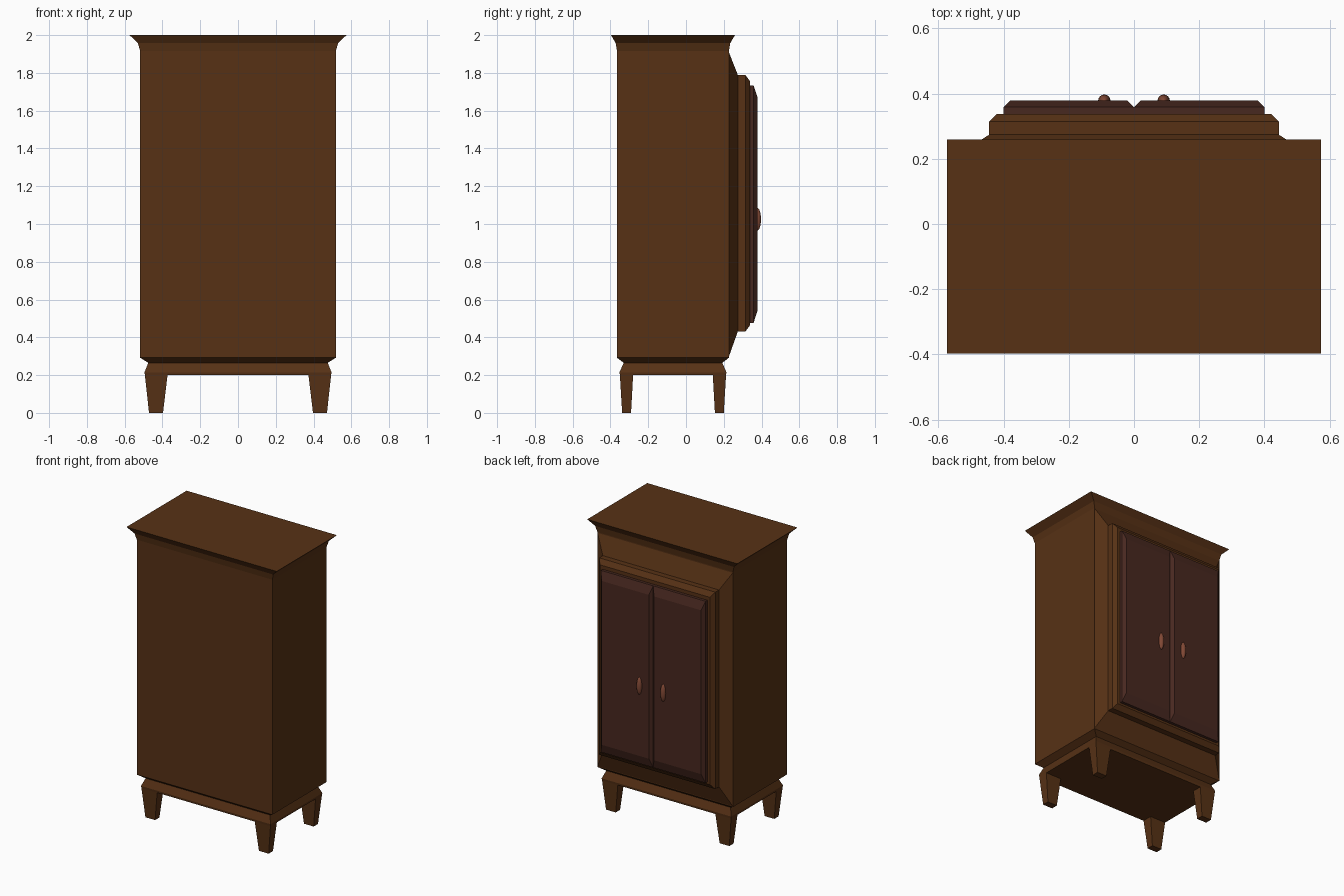
import bpy, bmesh

if "Cube" in bpy.data.objects:
    bpy.data.objects.remove(bpy.data.objects["Cube"])

CY = -0.069  # depth centre of the carcass


def material(name, rgb):
    m = bpy.data.materials.new(name)
    m.diffuse_color = (*rgb, 1)
    m.use_nodes = True
    m.node_tree.nodes["Principled BSDF"].inputs["Base Color"].default_value = m.diffuse_color
    return m


WOOD = material("oak", (0.095, 0.031, 0.0075))
DOOR = material("dark_door", (0.064, 0.021, 0.014))
KNOB = material("handle_wood", (0.22, 0.065, 0.035))


def loft(name, rings, axis, mat):
    """Closed stack of rectangles; each ring is (u0, u1, v0, v1, level along axis)."""
    bm = bmesh.new()
    loops = []
    for u0, u1, v0, v1, w in rings:
        corners = [(u0, v0), (u1, v0), (u1, v1), (u0, v1)]
        loops.append([bm.verts.new((u, v, w) if axis == "z" else (u, w, v)) for u, v in corners])
    for a, b in zip(loops, loops[1:]):
        for i in range(4):
            j = (i + 1) % 4
            bm.faces.new((a[i], a[j], b[j], b[i]))
    bm.faces.new(loops[0])
    bm.faces.new(loops[-1])
    bmesh.ops.recalc_face_normals(bm, faces=bm.faces)
    me = bpy.data.meshes.new(name)
    bm.to_mesh(me)
    bm.free()
    me.materials.append(mat)
    ob = bpy.data.objects.new(name, me)
    bpy.context.collection.objects.link(ob)
    return ob


def span(hx, hy, z):
    return (-hx, hx, CY - hy, CY + hy, z)


# Plinth, carcass and cornice as one turned-out profile
loft("carcass", [span(0.493, 0.281, 0.20), span(0.495, 0.283, 0.215),
                 span(0.475, 0.261, 0.265), span(0.518, 0.296, 0.292),
                 span(0.518, 0.296, 1.915), span(0.530, 0.303, 1.957),
                 span(0.574, 0.328, 2.0)], "z", WOOD)

# Stepped door surround
loft("door_surround", [(-0.518, 0.518, 0.295, 1.912, 0.226),
                       (-0.444, 0.444, 0.43, 1.79, 0.274),
                       (-0.444, 0.444, 0.43, 1.79, 0.314),
                       (-0.42, 0.42, 0.463, 1.757, 0.338)], "y", WOOD)

# Tapered legs
for sx, side in ((-1, "left"), (1, "right")):
    for sy, end in ((-1, "front"), (1, "back")):
        rings = []
        for x0, x1, y0, y1, z in ((0.373, 0.493, 0.211, 0.281, 0.20),
                                  (0.397, 0.471, 0.222, 0.269, 0.0)):
            xs = sorted((sx * x0, sx * x1))
            ys = sorted((CY + sy * y0, CY + sy * y1))
            rings.append((*xs, *ys, z))
        loft(f"{end}_{side}_leg", rings, "z", WOOD)

# Bevelled doors with oval handles
for s, side in ((-1, "left"), (1, "right")):
    a, b = sorted((0, s * 0.40))
    loft(f"{side}_door", [(a, b, 0.477, 1.732, 0.33),
                          (a, b, 0.477, 1.732, 0.358),
                          (a + 0.02, b - 0.02, 0.54, 1.672, 0.378)], "y", DOOR)
    bpy.ops.mesh.primitive_uv_sphere_add(segments=16, ring_count=10, radius=1,
                                         location=(s * 0.091, 0.378, 1.025))
    knob = bpy.context.object
    knob.name = f"{side}_handle"
    knob.scale = (0.019, 0.019, 0.06)
    knob.data.materials.append(KNOB)
    bpy.ops.object.transform_apply(location=False, rotation=False, scale=True)
    bpy.ops.object.shade_smooth()
